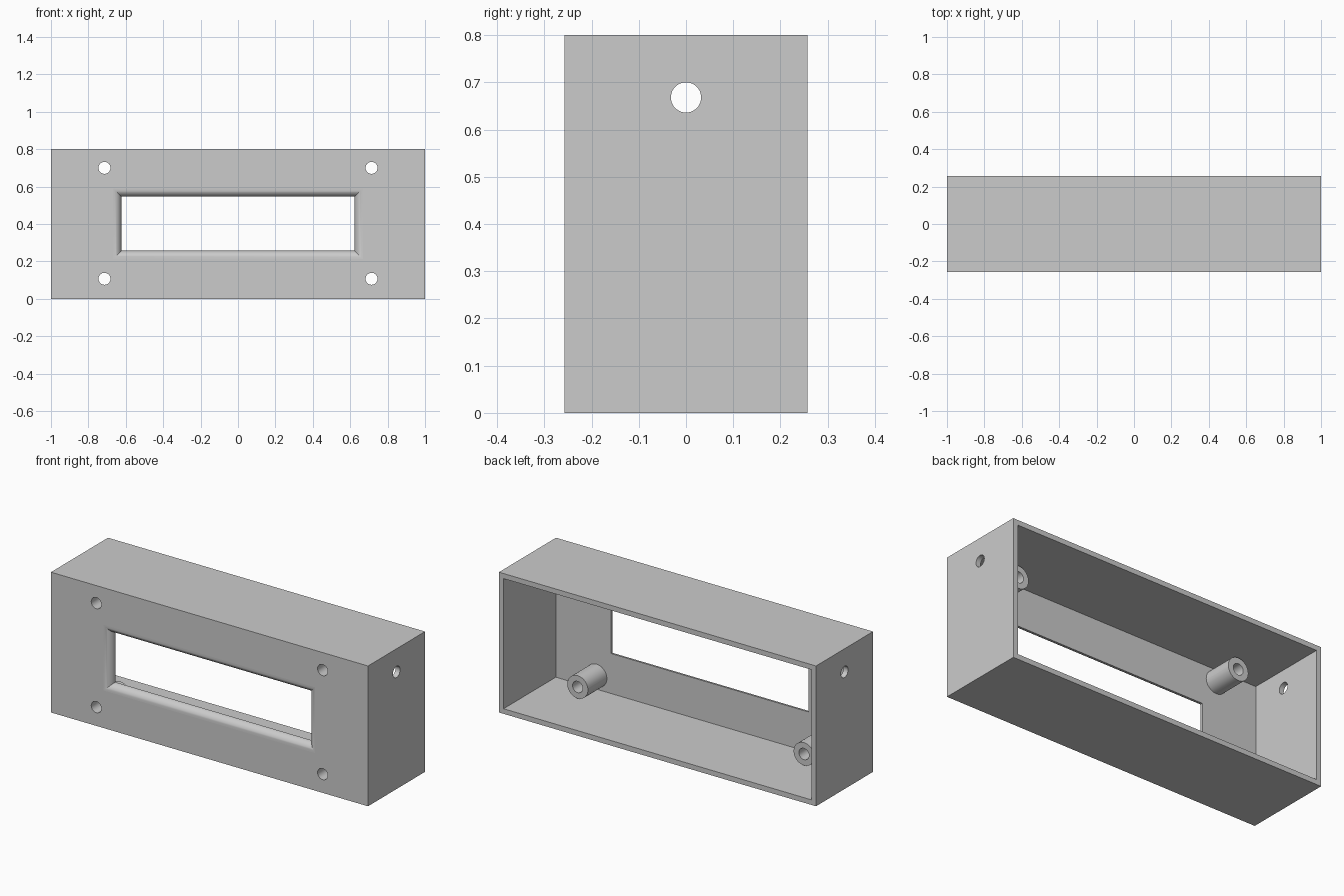
import bpy, bmesh, math
from mathutils import Matrix, Vector

cube = bpy.data.objects.get("Cube")
if cube:
    bpy.data.objects.remove(cube, do_unlink=True)

# Main dimensions
W, D, H = 2.0, 0.514, 0.8
WALL, PANEL = 0.029, 0.043
FRONT = -D / 2
INNER = FRONT + PANEL
HOLE_R, BOSS_R, BOSS_LEN = 0.032, 0.065, 0.171
SCREWS = [(sx * 0.714, z) for sx in (-1, 1) for z in (0.107, 0.7)]

# Single plain material
grey = bpy.data.materials.new("plain grey")
grey.use_nodes = True
grey.diffuse_color = (0.6, 0.6, 0.6, 1)
grey.node_tree.nodes["Principled BSDF"].inputs["Base Color"].default_value = (0.6, 0.6, 0.6, 1)


def finish(name, bm):
    bmesh.ops.recalc_face_normals(bm, faces=bm.faces)
    mesh = bpy.data.meshes.new(name)
    bm.to_mesh(mesh)
    bm.free()
    mesh.materials.append(grey)
    obj = bpy.data.objects.new(name, mesh)
    bpy.context.collection.objects.link(obj)
    return obj


def box(name, low, high):
    low, high = Vector(low), Vector(high)
    bm = bmesh.new()
    bmesh.ops.create_cube(bm, size=1, matrix=Matrix.Translation((low + high) / 2)
                          @ Matrix.Diagonal((high - low).to_4d()))
    return finish(name, bm)


def rod(name, start, end, radius):
    start, end = Vector(start), Vector(end)
    axis = end - start
    turn = Vector((0, 0, 1)).rotation_difference(axis).to_matrix().to_4x4()
    bm = bmesh.new()
    bmesh.ops.create_cone(bm, cap_ends=True, segments=48, radius1=radius, radius2=radius,
                          depth=axis.length, matrix=Matrix.Translation((start + end) / 2) @ turn)
    return finish(name, bm)


def cut(obj, cutter):
    mod = obj.modifiers.new("cut", 'BOOLEAN')
    mod.operation = 'DIFFERENCE'
    mod.solver = 'EXACT'
    mod.object = cutter
    bpy.context.view_layer.update()
    result = bpy.data.meshes.new_from_object(
        obj.evaluated_get(bpy.context.evaluated_depsgraph_get()))
    obj.modifiers.clear()
    obj.data = result
    bpy.data.objects.remove(cutter, do_unlink=True)


def shade(obj):
    # Curved faces smooth, flat walls flat
    bpy.ops.object.select_all(action='DESELECT')
    obj.select_set(True)
    bpy.context.view_layer.objects.active = obj
    bpy.ops.object.shade_smooth_by_angle(angle=math.radians(30))
    for p in obj.data.polygons:
        p.use_smooth = max(abs(c) for c in p.normal) < 0.9975 or p.area < 0.0005


def window_cutter():
    # Rectangle rings that flare toward the front along a quarter round
    half_w, low, high, steps = 0.624, 0.257, 0.546, 10
    path = [(FRONT - 0.05, PANEL)]
    for i in range(steps + 1):
        a = math.pi / 2 * i / steps
        path.append((FRONT + PANEL * (1 - math.cos(a)), PANEL * (1 - math.sin(a))))
    path.append((INNER + 0.05, 0))
    bm = bmesh.new()
    rings = []
    for y, g in path:
        corners = ((-1, low - g), (1, low - g), (1, high + g), (-1, high + g))
        rings.append([bm.verts.new((s * (half_w + g), y, z)) for s, z in corners])
    for a, b in zip(rings, rings[1:]):
        for i in range(4):
            j = (i + 1) % 4
            bm.faces.new((a[i], a[j], b[j], b[i]))
    bm.faces.new(rings[0])
    bm.faces.new(rings[-1])
    return finish("window_cutter", bm)


# Open-backed case with rounded window
case = box("case", (-W / 2, FRONT, 0), (W / 2, -FRONT, H))
cut(case, box("cavity", (WALL - W / 2, INNER, WALL), (W / 2 - WALL, D, H - WALL)))
cut(case, window_cutter())

# Cable hole through both side walls
cut(case, rod("side_hole", (-W, 0, 0.668), (W, 0, 0.668), HOLE_R))

# Screw holes and hollow bosses behind them
for n, (x, z) in enumerate(SCREWS, 1):
    cut(case, rod("hole", (x, FRONT - 0.1, z), (x, D, z), HOLE_R))
    boss = rod(f"mounting_boss_{n}", (x, INNER, z), (x, INNER + BOSS_LEN, z), BOSS_R)
    cut(boss, rod("hole", (x, FRONT - 0.1, z), (x, D, z), HOLE_R))
    shade(boss)
shade(case)
